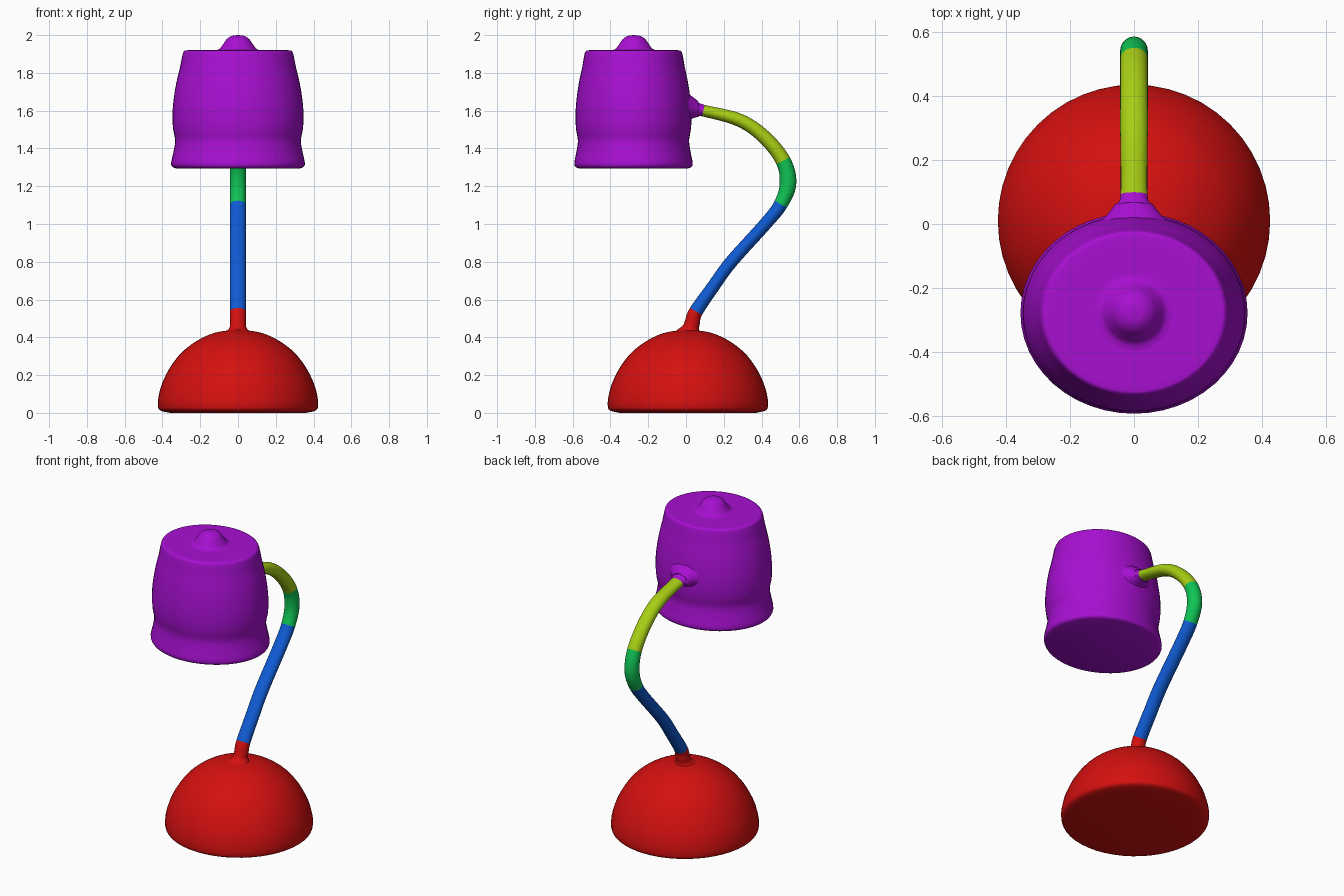
import bpy
import bmesh
import math
from mathutils import Vector

cube = bpy.data.objects.get("Cube")
if cube:
    bpy.data.objects.remove(cube, do_unlink=True)

SIDES = 48
STEPS = 6


def material(name, rgb):
    mat = bpy.data.materials.new(name)
    mat.use_nodes = True
    mat.diffuse_color = (*rgb, 1)
    mat.node_tree.nodes["Principled BSDF"].inputs["Base Color"].default_value = (*rgb, 1)
    return mat


def smooth_keys(keys):
    """Catmull-Rom samples through keys of (y, z, radius_x, radius_in_plane)."""
    keys = [Vector(k) for k in keys]
    pts = [keys[0] * 2 - keys[1]] + keys + [keys[-1] * 2 - keys[-2]]
    out = []
    for a, b, c, d in zip(pts, pts[1:], pts[2:], pts[3:]):
        for i in range(STEPS):
            t = i / STEPS
            out.append(b + (c - a) * (t / 2) + (a * 2 - b * 5 + c * 4 - d) * (t * t / 2)
                       + (b * 3 - a - c * 3 + d) * (t ** 3 / 2))
    return out + [keys[-1]]


def normals_of(path):
    """In-plane direction square to the path at every sample."""
    result = []
    for i in range(len(path)):
        d = path[min(i + 1, len(path) - 1)] - path[max(i - 1, 0)]
        result.append(Vector((0, d[1], -d[0])).normalized())
    return result


def loft(name, rings, normals, mat, capped):
    bm = bmesh.new()
    loops = []
    for (y, z, rx, rn), n in zip(rings, normals):
        loop = []
        for k in range(SIDES):
            a = math.tau * k / SIDES
            loop.append(bm.verts.new(Vector((rx * math.cos(a), y, z)) + n * rn * math.sin(a)))
        loops.append(loop)
    for lo, hi in zip(loops, loops[1:]):
        for k in range(SIDES):
            j = (k + 1) % SIDES
            bm.faces.new((lo[k], lo[j], hi[j], hi[k]))
    if capped:
        bm.faces.new(loops[0][::-1])
        bm.faces.new(loops[-1])
    bmesh.ops.recalc_face_normals(bm, faces=bm.faces)
    mesh = bpy.data.meshes.new(name)
    bm.to_mesh(mesh)
    bm.free()
    mesh.materials.append(mat)
    obj = bpy.data.objects.new(name, mesh)
    bpy.context.collection.objects.link(obj)
    bpy.ops.object.select_all(action="DESELECT")
    obj.select_set(True)
    bpy.context.view_layer.objects.active = obj
    bpy.ops.object.shade_smooth_by_angle(angle=math.radians(50))


def turned(name, y, depth, profile, mat):
    """Upright body from (radius, z) points, squashed front to back by depth."""
    rings = smooth_keys([(y, z, r, r * depth) for r, z in profile])
    loft(name, rings, [Vector((0, 1, 0))] * len(rings), mat, True)


red = material("red", (0.66, 0.005, 0.005))
blue = material("blue", (0.005, 0.105, 0.66))
green = material("green", (0.005, 0.55, 0.09))
lime = material("lime", (0.39, 0.62, 0.007))
purple = material("purple", (0.39, 0.005, 0.64))

# Domed base
turned("base", 0.01, 1.0, [
    (0.36, 0), (0.41, 0.012), (0.424, 0.035), (0.42, 0.09), (0.4, 0.16), (0.36, 0.24),
    (0.3, 0.318), (0.22, 0.38), (0.13, 0.422), (0.03, 0.44)], red)

# Lamp shade with a waist near the rim and a round knob on top
turned("shade", -0.278, 0.885, [
    (0.33, 1.295), (0.348, 1.303), (0.354, 1.325), (0.342, 1.38), (0.333, 1.44),
    (0.343, 1.5), (0.347, 1.56), (0.343, 1.64), (0.328, 1.74), (0.307, 1.83),
    (0.294, 1.895), (0.285, 1.915), (0.265, 1.92), (0.2, 1.92), (0.12, 1.92)], purple)
turned("knob", -0.275, 1.0, [
    (0.13, 1.918), (0.1, 1.926), (0.08, 1.95), (0.06, 1.978), (0.035, 1.995),
    (0.005, 2)], purple)

# Bent arm: one path, cut into coloured lengths
arm = [
    ("neck", red, [(0.018, 0.42, 0.07, 0.07), (0.026, 0.45, 0.045, 0.045),
                   (0.034, 0.48, 0.042, 0.04)]),
    ("lower_arm", blue, [(0.053, 0.537, 0.042, 0.037), (0.145, 0.67, 0.042, 0.034),
                         (0.24, 0.8, 0.042, 0.034), (0.42, 1.0, 0.042, 0.034)]),
    ("elbow", green, [(0.502, 1.105, 0.042, 0.037), (0.54, 1.215, 0.043, 0.044)]),
    ("upper_arm", lime, [(0.514, 1.335, 0.043, 0.04), (0.415, 1.46, 0.043, 0.037),
                         (0.283, 1.55, 0.043, 0.035)]),
    ("shade_mount", purple, [(0.092, 1.6, 0.042, 0.031), (0.06, 1.606, 0.06, 0.042),
                             (0.025, 1.612, 0.088, 0.064), (-0.02, 1.615, 0.14, 0.1)]),
]
path = smooth_keys([key for _, _, keys in arm for key in keys])
normals = normals_of(path)
start = 0
for part, mat, keys in arm:
    end = start + len(keys) * STEPS
    loft(part, path[start:end + 1], normals[start:end + 1], mat, False)
    start = end
